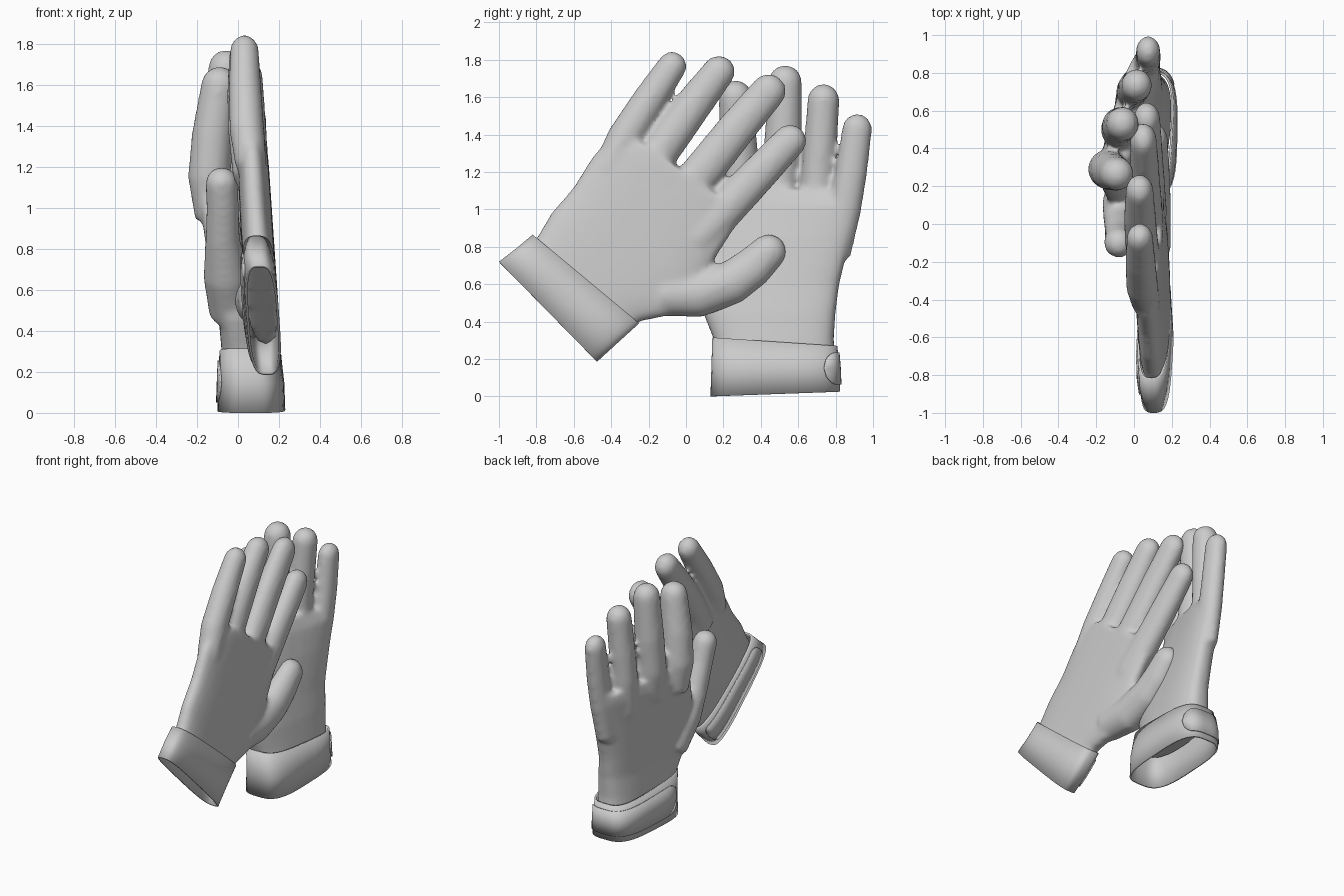
import bpy, bmesh, math
from mathutils import Vector

if "Cube" in bpy.data.objects:
    bpy.data.objects.remove(bpy.data.objects["Cube"])

X = Vector((1, 0, 0))
N = 40


def sgnpow(v, p):
    return math.copysign(abs(v) ** p, v)


def section_point(sec, u, grow=0.0, p=0.72):
    # sec = (left edge xyz, right edge xyz, half thickness)
    l, r, t = Vector(sec[0]), Vector(sec[1]), sec[2]
    e = (r - l) / 2
    e += e.normalized() * grow
    return (l + r) / 2 + e * sgnpow(math.cos(u), p) + X * (t + grow) * sgnpow(math.sin(u), p)


def skin(bm, rings, cap):
    rows = [[bm.verts.new(c) for c in ring] for ring in rings]
    for a, b in zip(rows, rows[1:]):
        n = len(a)
        for i in range(n):
            bm.faces.new((a[i], a[(i + 1) % n], b[(i + 1) % n], b[i]))
    if cap:
        bm.faces.new(rows[0])
        bm.faces.new(rows[-1])


def loft(bm, secs, cap=True, p=0.72):
    us = [2 * math.pi * (i + 0.5) / N for i in range(N)]
    skin(bm, [[section_point(s, u, 0, p) for u in us] for s in secs], cap)


def digit(bm, pts, radii, flat):
    # tapered finger tube with a rounded tip, flattened front to back
    pts = [Vector(p) for p in pts]
    rings = []

    def ring(c, t, r):
        side = t.cross(X).normalized()
        up = side.cross(t) * flat
        rings.append([c + (side * math.cos(a) + up * math.sin(a)) * r
                      for a in (2 * math.pi * i / 16 for i in range(16))])
    for i, (c, r) in enumerate(zip(pts, radii)):
        t = (pts[min(i + 1, len(pts) - 1)] - pts[max(i - 1, 0)]).normalized()
        ring(c, t, r)
    for k in range(1, 6):
        a = math.radians(16 * k)
        ring(c + t * r * math.sin(a), t, r * math.cos(a))
    skin(bm, rings, True)


def finish(bm, name):
    bmesh.ops.recalc_face_normals(bm, faces=bm.faces)
    me = bpy.data.meshes.new(name)
    bm.to_mesh(me)
    bm.free()
    for f in me.polygons:
        f.use_smooth = True
    ob = bpy.data.objects.new(name, me)
    bpy.context.collection.objects.link(ob)
    return ob


def hand(name, palm, digits):
    bm = bmesh.new()
    loft(bm, palm)
    for d in digits:
        digit(bm, *d)
    ob = finish(bm, name)
    m = ob.modifiers.new("blend", 'REMESH')
    m.mode, m.voxel_size, m.use_smooth_shade = 'VOXEL', 0.016, True
    s = ob.modifiers.new("soften", 'SMOOTH')
    s.factor, s.iterations = 0.5, 9


def cuff(name, secs, u0, u1):
    bm = bmesh.new()
    loft(bm, secs, cap=False, p=0.6)
    ob = finish(bm, name + "_cuff")
    m = ob.modifiers.new("cloth", 'SOLIDIFY')
    m.thickness, m.offset = 0.012, -1
    # closing strap on the cuff with rounded ends
    bm = bmesh.new()
    rows, n = [], 50
    for i in range(n + 1):
        f = i / n
        end = min(min(f, 1 - f) / 0.15, 1)
        h = 0.34 * (math.sqrt(1 - (1 - end) ** 2) + 0.02)
        u = u0 + (u1 - u0) * f
        a, b = [section_point(s, u, 0.004, 0.6) for s in (secs[0], secs[-1])]
        c = section_point(secs[1], u, 0.004, 0.6)
        rows.append([bm.verts.new(a.lerp(c, 1 - 2 * h)), bm.verts.new(c),
                     bm.verts.new(c.lerp(b, 2 * h))])
    for a, b in zip(rows, rows[1:]):
        for k in (0, 1):
            bm.faces.new((a[k], b[k], b[k + 1], a[k + 1]))
    ob = finish(bm, name + "_strap")
    m = ob.modifiers.new("cloth", 'SOLIDIFY')
    m.thickness, m.offset = 0.008, 0


def back_x(z):
    # sloping plane along the back of the tilted glove
    return 0.11 + (1.8 - z) * 0.0686


def tilt_sec(yl, zl, yr, zr, t):
    return ((back_x(zl) - t, yl, zl), (back_x(zr) - t, yr, zr), t)


def tilt_digit(pts, radii, flat=0.85, dx=0.0):
    return ([(back_x(z) - r * flat - dx, y, z) for (y, z), r in zip(pts, radii)], radii, flat)


# Tilted glove
hand("tilted_glove", [
    tilt_sec(-.85, .79, -.32, .33, .075),
    tilt_sec(-.79, .86, -.25, .40, .08),
    tilt_sec(-.72, .98, -.10, .43, .08),
    tilt_sec(-.60, 1.12, .06, .56, .08),
    tilt_sec(-.50, 1.28, .17, .76, .078),
    tilt_sec(-.42, 1.37, .26, .90, .075),
    tilt_sec(-.30, 1.40, .28, 1.0, .065)], [
    tilt_digit([(-.42, 1.2), (-.33, 1.38), (-.2, 1.58), (-.075, 1.765)],
               [.085, .095, .09, .079], .9, .01),
    tilt_digit([(-.25, 1.15), (-.09, 1.38), (.04, 1.56), (.175, 1.735)], [.1, .105, .1, .088], .85, .01),
    tilt_digit([(-.05, 1.05), (.11, 1.23), (.27, 1.43), (.44, 1.63)], [.1, .108, .104, .095], .75),
    tilt_digit([(.05, .83), (.2, .99), (.38, 1.18), (.555, 1.365)], [.1, .106, .1, .09], .8),
    tilt_digit([(-.14, .54), (.06, .545), (.25, .61), (.36, .69), (.44, .77)],
               [.11, .125, .12, .112, .098], .85)])
cuff("tilted_glove", [
    tilt_sec(-1.0, .72, -.475, .185, .08),
    tilt_sec(-.91, .79, -.36, .29, .085),
    tilt_sec(-.82, .865, -.25, .39, .083)], -2.4, -.4)

# Upright glove
hand("upright_glove", [
    ((.04, .16, .2), (.09, .80, .2), .13),
    ((.02, .15, .3), (.09, .79, .3), .125),
    ((-.01, .09, .45), (.09, .80, .45), .115),
    ((-.05, .06, .6), (.08, .82, .6), .11),
    ((-.10, .12, .85), (.08, .88, .85), .105),
    ((-.13, .18, 1.02), (.08, .93, 1.02), .10),
    ((-.13, .22, 1.14), (.06, .92, 1.08), .08)], [
    ([(-.12, .3, .95), (-.14, .29, 1.15), (-.125, .28, 1.35), (-.09, .265, 1.6)],
     [.09, .105, .102, .09], 1),
    ([(-.06, .48, .95), (-.08, .5, 1.15), (-.075, .52, 1.4), (-.06, .53, 1.68)],
     [.09, .102, .1, .091], .95),
    ([(.0, .68, .9), (-.01, .705, 1.15), (.0, .72, 1.35), (.015, .735, 1.585)],
     [.085, .09, .09, .086], .95),
    ([(.06, .80, .75), (.07, .85, 1.0), (.075, .885, 1.2), (.075, .915, 1.43)],
     [.08, .088, .085, .081], .8),
    ([(-.03, .22, .48), (-.06, .1, .67), (-.075, 0, .85), (-.075, -.06, 1.0), (-.08, -.1, 1.12)],
     [.11, .11, .085, .08, .08], 1)])
cuff("upright_glove", [
    ((.06, .13, .0), (.07, .825, .025), .165),
    ((.06, .135, .15), (.07, .82, .15), .16),
    ((.04, .14, .315), (.08, .81, .27), .145)], -2.2, .9)
